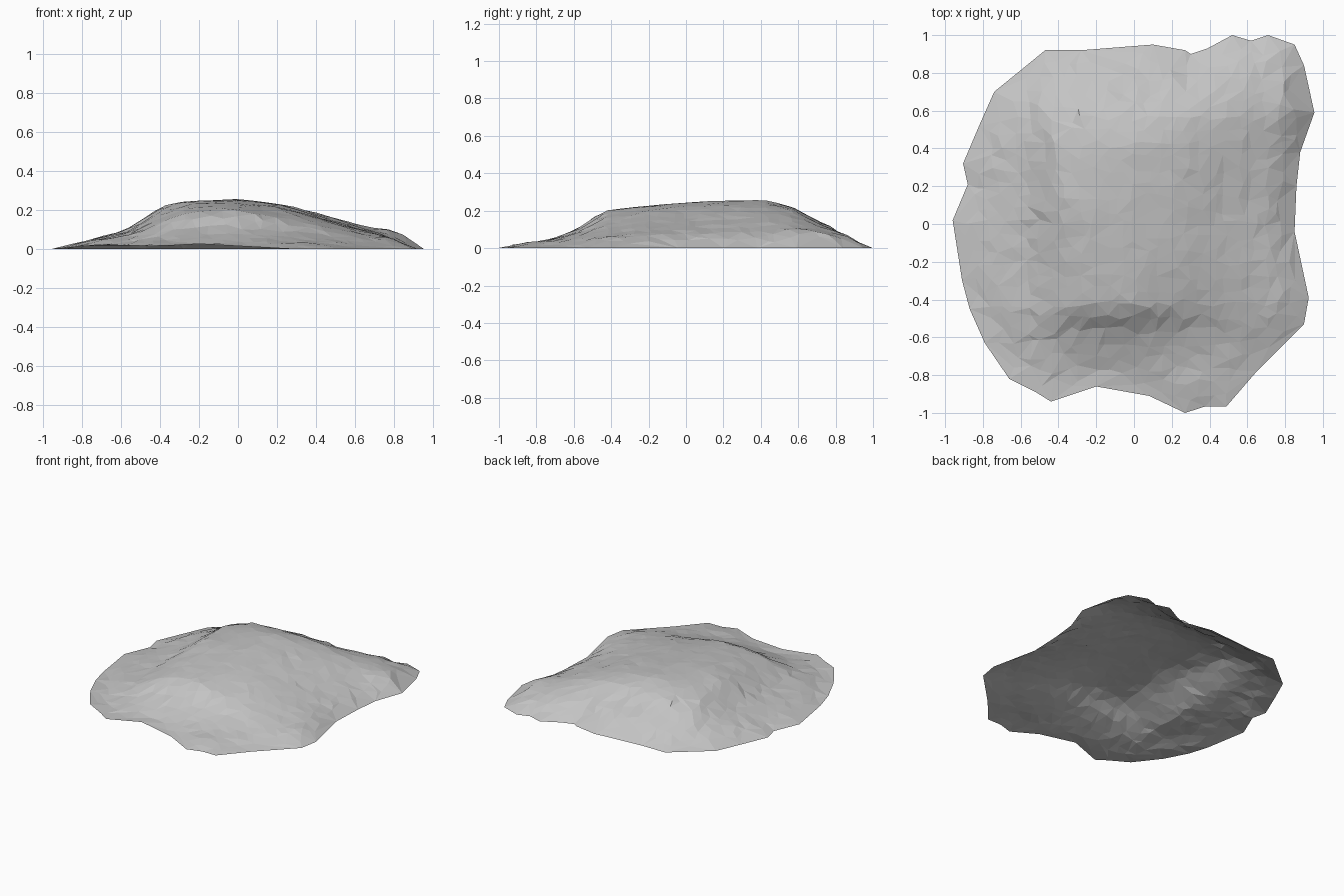
import bpy, bmesh, random
from mathutils import Vector
from mathutils.geometry import delaunay_2d_cdt, intersect_point_line

cube = bpy.data.objects.get("Cube")
if cube:
    bpy.data.objects.remove(cube, do_unlink=True)

random.seed(4)
GRID = 0.07

# Ragged footprint of the mound, anticlockwise from the left side
OUTLINE = [Vector(p) for p in (
    (.85, -.04), (.86, .2), (.88, .38), (.955, .59), (.9, .84), (.85, .95),
    (.71, 1), (.62, .97), (.52, 1), (.39, .93), (.3, .9), (.27, .92),
    (.1, .95), (-.28, .92), (-.47, .92), (-.74, .7), (-.82, .52),
    (-.905, .32), (-.88, .21), (-.96, .02), (-.91, -.3), (-.87, -.45),
    (-.79, -.63), (-.66, -.82), (-.52, -.89), (-.44, -.94), (-.2, -.86),
    (.08, -.91), (.27, -1), (.38, -.965), (.49, -.965), (.65, -.78),
    (.9, -.53), (.925, -.39))]

# Cross-sections from front to back: depth, then heights in cm at each station
STATIONS = (-.8, -.56, -.42, -.27, 0, .25, .5, .7)
SECTIONS = (
    (-.75, (1, 2, 3, 4, 4, 4, 3, 1)),
    (-.58, (2, 5, 7, 9, 10, 8, 6, 4)),
    (-.45, (3, 7, 13, 19, 20, 15, 10, 6)),
    (-.2, (4, 8, 16, 22, 23, 20, 13, 8)),
    (.1, (4, 10, 21, 25, 25, 22, 14, 8)),
    (.42, (4, 10, 20, 24, 26, 23, 16, 9)),
    (.58, (3, 9, 17, 21, 22, 21, 16, 11)),
    (.7, (2, 6, 11, 13, 14, 14, 13, 10)),
    (.82, (0, 4, 7, 9, 10, 10, 9, 8)))

# Raised lip along the front edge
RIM = ((-.95, 0), (-.7, .026), (-.45, .016), (-.2, .027), (.3, 0))


def sample(profile, position):
    """Straight-line lookup in a list of (position, height) pairs."""
    if position <= profile[0][0]:
        return profile[0][1]
    for (a, low), (b, high) in zip(profile, profile[1:]):
        if position <= b:
            return low + (high - low) * (position - a) / (b - a)
    return profile[-1][1]


def edge_distance(point):
    """Shortest distance from a point to the footprint's edge."""
    best = 9
    for a, b in zip(OUTLINE, OUTLINE[1:] + OUTLINE[:1]):
        foot, t = intersect_point_line(point, a, b)
        near = a.lerp(b, min(1, max(0, t)))
        best = min(best, (point - near).length)
    return best


def height(point):
    distance = edge_distance(point)
    lengthwise = [(y, sample(list(zip(STATIONS, row)), point.x)) for y, row in SECTIONS]
    body = sample(lengthwise, point.y) / 100 * min(1, distance / .15)
    if distance > .05:
        body += random.uniform(-.003, .003)
    lift = sample(RIM, point.x) if point.y < .05 else 0
    return max(0, body, lift * max(0, 1 - distance / .3))


# Scatter uneven points inside the footprint
points = list(OUTLINE)
steps = int(1 / GRID) + 1
for i in range(-steps, steps + 1):
    for j in range(-steps, steps + 1):
        spot = Vector((i + random.uniform(-.35, .35), j + random.uniform(-.35, .35))) * GRID
        if edge_distance(spot) > .04:
            points.append(spot)

# Triangulate within the footprint and raise the surface
flat, _, triangles, *_ = delaunay_2d_cdt(points, [], [list(range(len(OUTLINE)))], 1, 1e-5)
bm = bmesh.new()
verts = [bm.verts.new((p.x, p.y, height(p))) for p in flat]
for triangle in triangles:
    bm.faces.new([verts[k] for k in triangle])
bmesh.ops.delete(bm, geom=[v for v in bm.verts if not v.link_faces], context='VERTS')

# Soften the creases between sections, leaving the edge as it is
inner = [v for v in bm.verts if not v.is_boundary]
bmesh.ops.smooth_vert(bm, verts=inner, factor=.4, use_axis_z=True)
bm.normal_update()
bmesh.ops.reverse_faces(bm, faces=[f for f in bm.faces if f.normal.z < 0])

mesh = bpy.data.meshes.new("rock_mound")
bm.to_mesh(mesh)
bm.free()
mound = bpy.data.objects.new("rock_mound", mesh)
bpy.context.collection.objects.link(mound)

# Plain grey stone
stone = bpy.data.materials.new("grey_stone")
stone.use_nodes = True
grey = (.55, .55, .55, 1)
stone.diffuse_color = grey
stone.node_tree.nodes["Principled BSDF"].inputs["Base Color"].default_value = grey
mesh.materials.append(stone)
